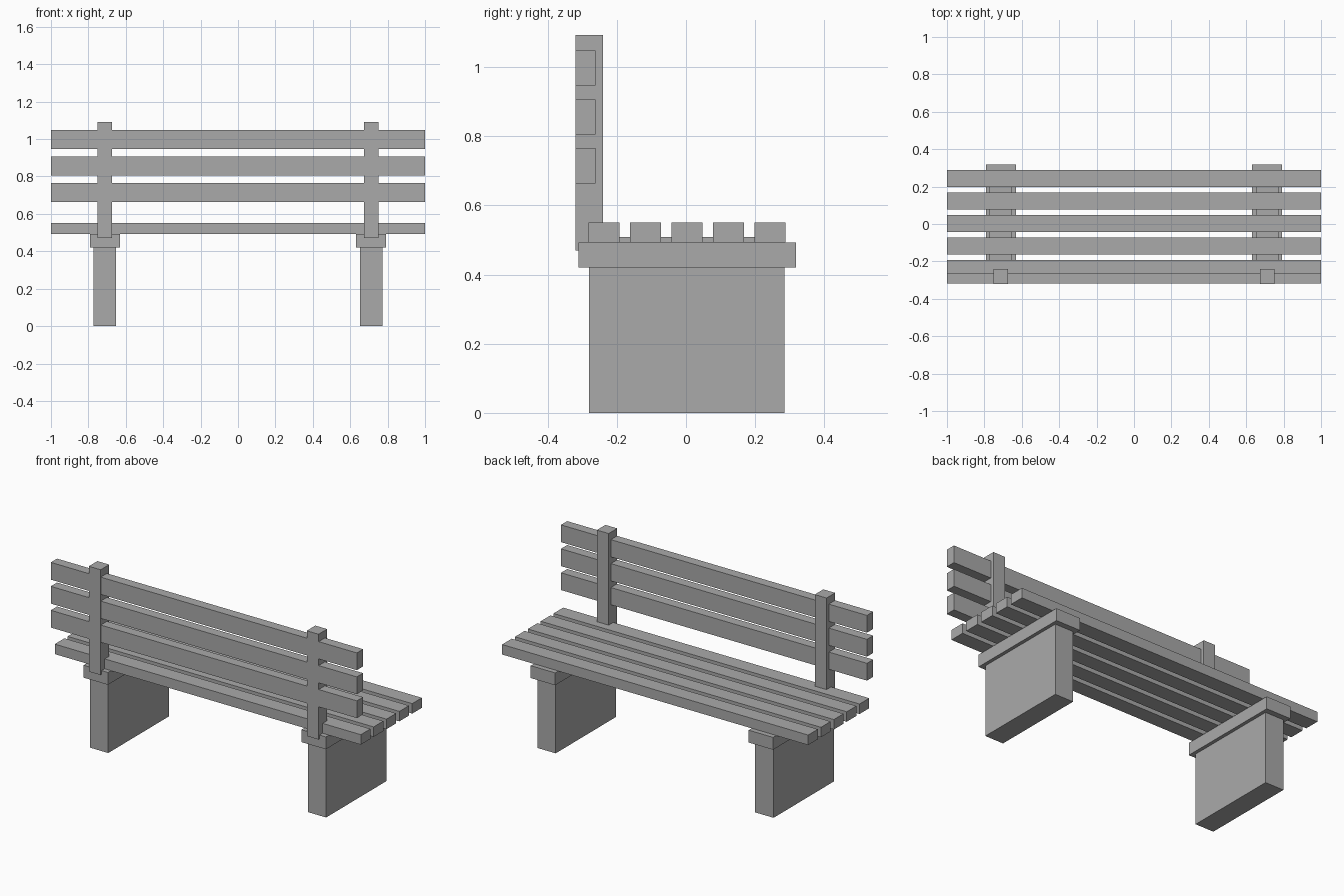
import bpy

cube = bpy.data.objects.get("Cube")
if cube:
    bpy.data.objects.remove(cube, do_unlink=True)

# Single flat grey
grey = bpy.data.materials.new("plain_grey")
grey.use_nodes = True
COLOR = (0.4, 0.4, 0.4, 1)
grey.diffuse_color = COLOR
grey.node_tree.nodes["Principled BSDF"].inputs["Base Color"].default_value = COLOR


def box(name, x, y, z):
    """Box spanning the (low, high) range on each axis."""
    spans = (x, y, z)
    bpy.ops.mesh.primitive_cube_add(size=1, location=[(a + b) / 2 for a, b in spans])
    ob = bpy.context.object
    ob.name = name
    ob.scale = [b - a for a, b in spans]
    bpy.ops.object.transform_apply(location=False, rotation=False, scale=True)
    ob.data.materials.append(grey)
    return ob


def centred(c, width):
    return (c - width / 2, c + width / 2)


# Supports, one set on each side
for side, s in (("left", 1), ("right", -1)):
    cx = s * 0.712
    box(side + "_leg_slab", centred(cx, 0.12), (-0.28, 0.285), (0, 0.508))
    box(side + "_cross_beam", centred(cx, 0.16), (-0.311, 0.318), (0.42, 0.493))
    box(side + "_back_post", centred(cx, 0.077), (-0.32, -0.24), (0.47, 1.092))

# Seat slats
for i in range(5):
    box(f"seat_slat_{i + 1}", (-1, 1), centred(-0.237 + i * 0.12, 0.09), (0.492, 0.551))

# Backrest boards, flush with the rear of the posts
for i in range(3):
    box(f"back_board_{i + 1}", (-1, 1), (-0.319, -0.261), centred(0.714 + i * 0.1415, 0.102))
